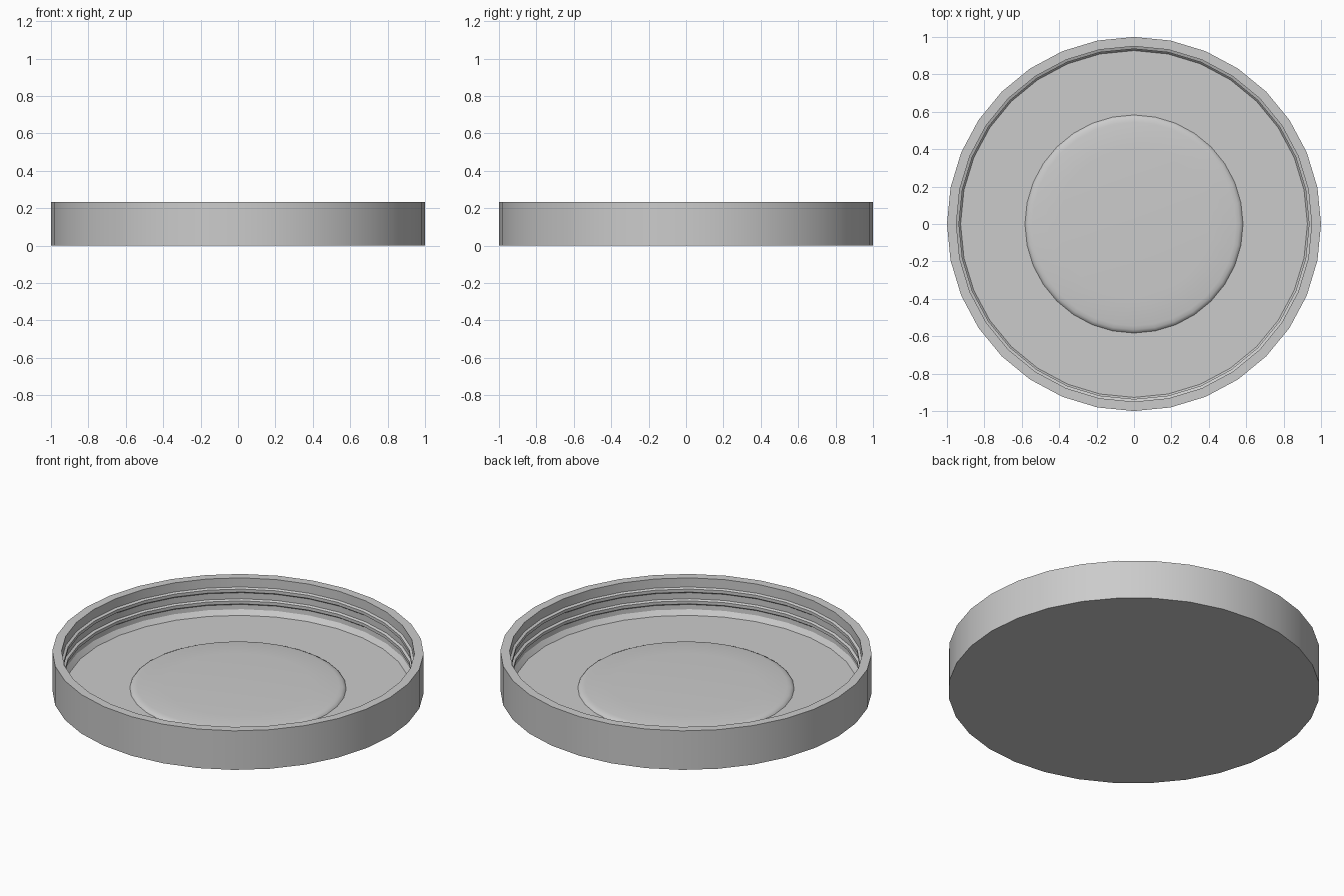
import bpy, bmesh, math

if "Cube" in bpy.data.objects:
    bpy.data.objects.remove(bpy.data.objects["Cube"])


def lathe(name, profile, sides=32):
    """Spin an (r, z) profile about z; points with r = 0 become poles."""
    bm = bmesh.new()
    rings = []
    for r, z in profile:
        if r == 0:
            rings.append([bm.verts.new((0, 0, z))] * sides)
        else:
            rings.append([bm.verts.new((r * math.cos(2 * math.pi * i / sides),
                                        r * math.sin(2 * math.pi * i / sides), z))
                          for i in range(sides)])
    for a, b in zip(rings, rings[1:]):
        for i in range(sides):
            j = (i + 1) % sides
            corners = list(dict.fromkeys([a[i], a[j], b[j], b[i]]))
            bm.faces.new(corners)
    bmesh.ops.recalc_face_normals(bm, faces=bm.faces)
    mesh = bpy.data.meshes.new(name)
    bm.to_mesh(mesh)
    bm.free()
    obj = bpy.data.objects.new(name, mesh)
    bpy.context.collection.objects.link(obj)
    bpy.ops.object.select_all(action='DESELECT')
    obj.select_set(True)
    bpy.context.view_layer.objects.active = obj
    bpy.ops.object.shade_smooth_by_angle(angle=math.radians(30))
    return obj


# Lid shell: flat underside, outer wall and rim
profile = [(0, 0), (1, 0), (1, 0.232), (0.95, 0.232)]

# Two grip ridges around the inside wall
for z in (0.178, 0.108):
    profile += [(0.95, z), (0.936, z - 0.006), (0.936, z - 0.024), (0.95, z - 0.034)]

# Chamfer down to the inner floor
profile += [(0.948, 0.047), (0.927, 0.02)]

# Low rounded pad in the middle of the floor
profile += [(0.583, 0.02), (0.577, 0.028), (0.565, 0.034), (0.545, 0.038),
            (0.4, 0.043), (0.2, 0.047), (0, 0.048)]

lathe("jar_lid", profile)
